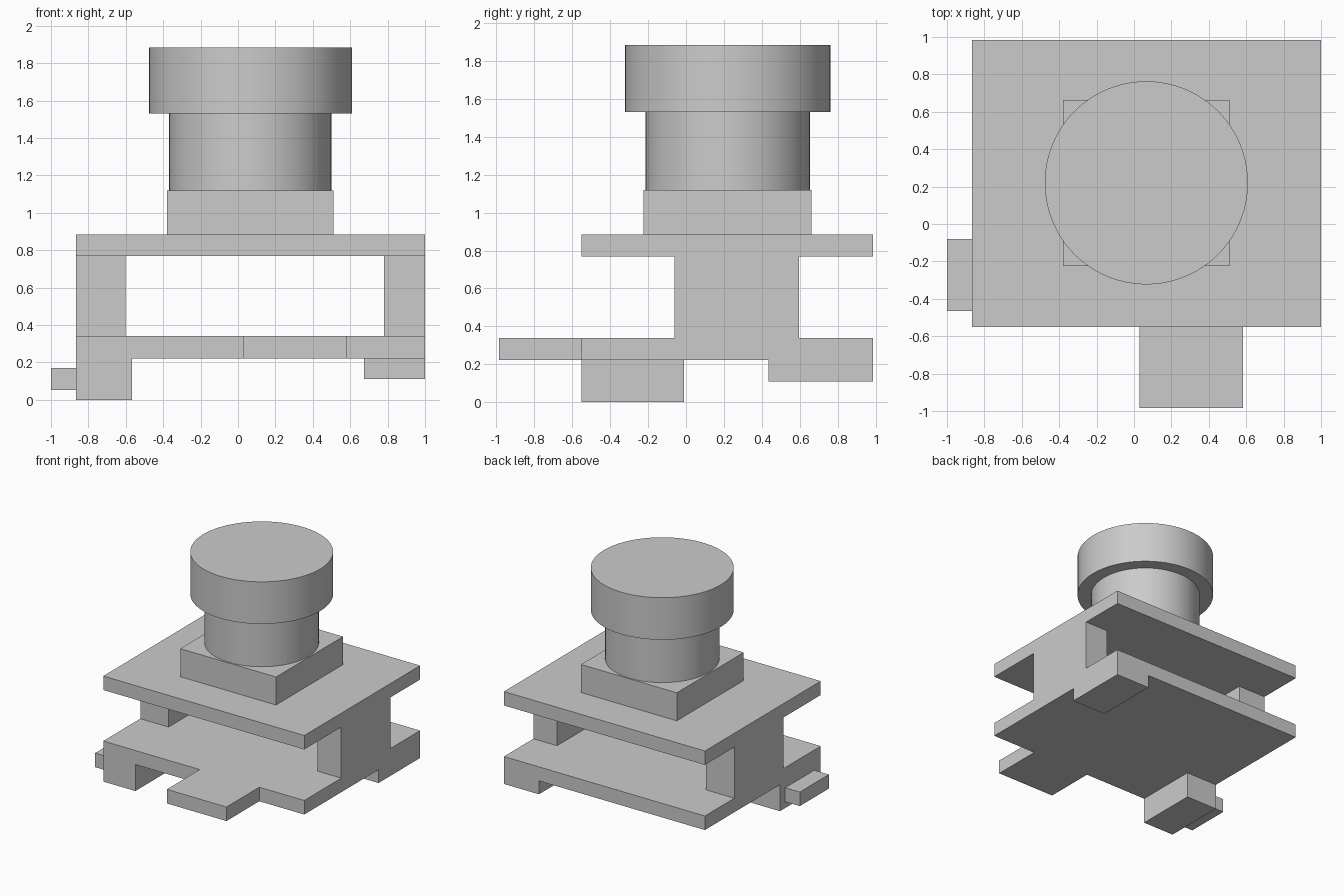
import bpy
import bmesh
from math import radians
from mathutils import Matrix, Vector

cube = bpy.data.objects.get("Cube")
if cube:
    bpy.data.objects.remove(cube, do_unlink=True)

# Single flat colour
GREY = (0.6, 0.6, 0.6, 1.0)
grey = bpy.data.materials.new("plain grey")
grey.use_nodes = True
grey.diffuse_color = GREY
grey.node_tree.nodes["Principled BSDF"].inputs["Base Color"].default_value = GREY


def add_object(name, bm):
    mesh = bpy.data.meshes.new(name)
    bm.to_mesh(mesh)
    bm.free()
    mesh.materials.append(grey)
    obj = bpy.data.objects.new(name, mesh)
    bpy.context.collection.objects.link(obj)
    return obj


def box(name, xs, ys, zs):
    """Box spanning the given (low, high) range on each axis."""
    low, high = Vector((xs[0], ys[0], zs[0])), Vector((xs[1], ys[1], zs[1]))
    bm = bmesh.new()
    bmesh.ops.create_cube(bm, size=1, matrix=Matrix.Translation((low + high) / 2)
                          @ Matrix.Diagonal((high - low).to_4d()))
    return add_object(name, bm)


def cylinder(name, centre, radius, zs):
    """Upright smooth-sided cylinder."""
    bm = bmesh.new()
    place = Matrix.Translation((*centre, sum(zs) / 2))
    bmesh.ops.create_cone(bm, cap_ends=True, segments=96, radius1=radius,
                          radius2=radius, depth=zs[1] - zs[0], matrix=place)
    obj = add_object(name, bm)
    bpy.ops.object.select_all(action='DESELECT')
    obj.select_set(True)
    bpy.context.view_layer.objects.active = obj
    bpy.ops.object.shade_smooth_by_angle(angle=radians(30))
    return obj


# Shared outlines and levels
LEFT, RIGHT = 1.0, -0.865
FRONT, BACK = -0.55, 0.985
LOWER = (0.222, 0.34)
UPPER = (0.768, 0.885)
POST_Y = (-0.06, 0.595)
POST_Z = (LOWER[1], UPPER[0])

# Two stacked boards, the lower one with a front tab
box("lower_board", (RIGHT, LEFT), (FRONT, BACK), LOWER)
box("front_tab", (0.03, 0.583), (-0.985, FRONT), LOWER)
box("upper_board", (RIGHT, LEFT), (FRONT, BACK), UPPER)

# Posts between the boards
box("right_post", (RIGHT, -0.602), POST_Y, POST_Z)
box("left_post", (0.78, LEFT), POST_Y, POST_Z)

# Blocks under the lower board and the plug on the right side
box("front_right_block", (RIGHT, -0.567), (FRONT, -0.01), (0, LOWER[0]))
box("back_left_block", (0.675, LEFT), (0.435, BACK), (0.11, LOWER[0]))
box("side_plug", (-1.0, RIGHT), (-0.465, -0.08), (0.052, 0.17))

# Square mount carrying the round barrel and its wider cap
CENTRE = (0.066, 0.22)
box("mount", (-0.379, 0.51), (-0.224, 0.663), (UPPER[1], 1.12))
cylinder("barrel", CENTRE, 0.434, (1.12, 1.53))
cylinder("cap", CENTRE, 0.543, (1.53, 1.883))
